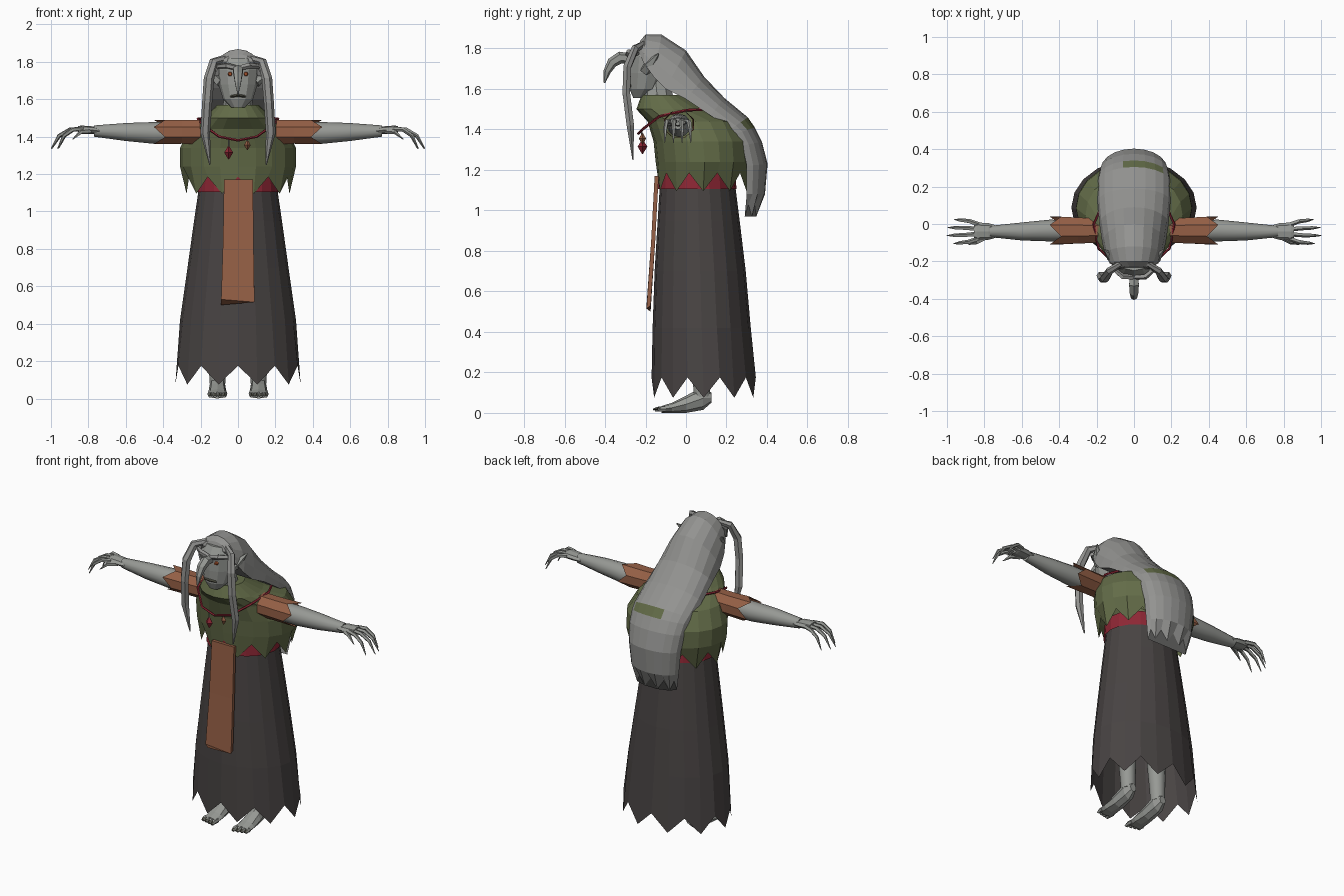
import bpy, bmesh
from math import sin, cos, pi
from mathutils import Vector

cube = bpy.data.objects.get("Cube")
if cube:
    bpy.data.objects.remove(cube, do_unlink=True)


def material(name, r, g, b):
    m = bpy.data.materials.new(name)
    m.use_nodes = True
    m.diffuse_color = (r, g, b, 1)
    m.node_tree.nodes["Principled BSDF"].inputs["Base Color"].default_value = (r, g, b, 1)
    return m


SKIN = material("grey skin", .31, .32, .30)
HAIR = material("grey hair", .29, .29, .28)
GREEN = material("moss green cloth", .125, .15, .065)
DARK = material("charcoal cloth", .065, .057, .056)
RUST = material("rust leather", .30, .115, .06)
RED = material("deep red", .27, .02, .035)
NAIL = material("dark nail", .07, .07, .05)
EYE = material("orange eye", .45, .10, .03)


def loft(name, rings, mat, cap=(True, True), smooth=False):
    """Skin a list of equal-length closed rings."""
    bm = bmesh.new()
    rows = [[bm.verts.new(p) for p in ring] for ring in rings]
    n = len(rows[0])
    for a, b in zip(rows, rows[1:]):
        for j in range(n):
            k = (j + 1) % n
            bm.faces.new((a[j], a[k], b[k], b[j]))
    if cap[0]:
        bm.faces.new(rows[0])
    if cap[1]:
        bm.faces.new(rows[-1])
    bmesh.ops.recalc_face_normals(bm, faces=bm.faces)
    me = bpy.data.meshes.new(name)
    bm.to_mesh(me)
    bm.free()
    me.materials.append(mat)
    for p in me.polygons:
        p.use_smooth = smooth and len(p.vertices) == 4
    ob = bpy.data.objects.new(name, me)
    bpy.context.collection.objects.link(ob)
    return ob


def oval(z, y0, y1, xr, n=20, zig=0):
    """Horizontal oval ring; zig makes a pointed hem."""
    return [(xr * cos(2 * pi * i / n), (y0 + y1) / 2 + (y1 - y0) / 2 * sin(2 * pi * i / n),
             z + (zig if i % 2 else -zig)) for i in range(n)]


def tube(name, pts, radii, mat, n=6, flat=1.0, up=(0, 0, 1), smooth=False):
    """Tapered tube along a path; flat squeezes it along the up direction."""
    pts = [Vector(p) for p in pts]
    rings = []
    for i, p in enumerate(pts):
        t = (pts[min(i + 1, len(pts) - 1)] - pts[max(i - 1, 0)]).normalized()
        side = t.cross(Vector(up)).normalized()
        top = side.cross(t)
        rings.append([p + radii[i] * (side * cos(2 * pi * k / n) + top * flat * sin(2 * pi * k / n))
                      for k in range(n)])
    return loft(name, rings, mat, smooth=smooth)


# Clothing
loft("skirt", [oval(1.19, -.125, .235, .20), oval(.95, -.14, .265, .235), oval(.70, -.155, .295, .27),
               oval(.42, -.165, .32, .31), oval(.125, -.17, .345, .335, zig=.05)], DARK, (True, False))
loft("sash", [oval(1.20, -.135, .24, .212), oval(1.105, -.14, .25, .22)], RED, (False, False))
loft("shawl", [oval(1.57, -.22, -.02, .11), oval(1.50, -.245, .12, .18), oval(1.44, -.19, .28, .26),
               oval(1.34, -.16, .33, .31), oval(1.24, -.15, .335, .31),
               oval(1.14, -.14, .31, .275, zig=.045)], GREEN, (True, False))
panel = [(1.17, -.155, -.075, .08), (.85, -.172, -.08, .083), (.53, -.195, -.09, .088)]
loft("front_panel", [[(a, y, z), (b, y, z - (.015 if z < .6 else 0)), (b, y + .02, z), (a, y + .02, z - (.03 if z < .6 else 0))]
                     for z, y, a, b in panel], RUST)

# Head and face
loft("head", [oval(1.555, -.26, -.20, .035, 12), oval(1.60, -.28, -.13, .08, 12),
              oval(1.68, -.285, -.09, .105, 12), oval(1.76, -.285, -.07, .115, 12),
              oval(1.82, -.25, -.09, .09, 12)], SKIN)
tube("neck", [(0, -.14, 1.54), (0, -.15, 1.64)], [.085, .07], SKIN, 10, up=(0, 1, 0))
tube("hooked_nose", [(0, -.27, 1.75), (0, -.325, 1.755), (0, -.365, 1.73), (0, -.39, 1.685), (0, -.403, 1.63)],
     [.025, .03, .026, .018, .004], SKIN, 6, up=(1, 0, 0))
tube("mouth", [(-.04, -.272, 1.615), (0, -.284, 1.62), (.04, -.272, 1.615)], [.006, .008, .006], NAIL, 4)

# Long hair sweeping from the crown down the hunched back
SECTIONS = [(-.225, 1.84, -.24, 1.80, .08), (-.20, 1.868, -.21, 1.73, .13), (-.12, 1.868, -.16, 1.66, .155),
            (0, 1.79, -.10, 1.60, .17), (.09, 1.66, 0, 1.55, .185), (.19, 1.555, .12, 1.47, .195),
            (.305, 1.46, .22, 1.40, .195), (.34, 1.41, .25, 1.38, .19), (.375, 1.34, .28, 1.32, .185),
            (.403, 1.23, .30, 1.22, .175), (.39, 1.08, .30, 1.08, .16), (.35, 1.0, .29, 1.0, .14)]
SEG = 10
hair_rings = []
for i, (ty, tz, by, bz, w) in enumerate(SECTIONS):
    last = i == len(SECTIONS) - 1
    ring = []
    for k in range(SEG + 1):
        a = pi * k / SEG
        jag = (.03 if k % 2 else -.03) if last else 0
        ring.append((w * cos(a), by + (ty - by) * sin(a), bz + (tz - bz) * sin(a) + jag))
    hair_rings.append(ring)
hair = loft("long_hair", hair_rings, HAIR)
hair.data.materials.append(GREEN)
for p in hair.data.polygons:
    row, col = divmod(p.index, SEG + 1)
    if row == 6 and 2 <= col <= 5:      # shawl showing through the hair
        p.material_index = 1

# Necklace with two pendants
half = [(.10, -.215, 1.40), (.19, -.13, 1.465), (.215, 0, 1.495), (.17, .10, 1.50)]
tube("necklace", [(-x, y, z) for x, y, z in reversed(half)] + [(0, -.235, 1.38)] + half, [.007] * 9, RED, 5)
for name, x, z, r, mat in (("red_pendant", -.05, 1.315, .024, RED), ("rust_pendant", .05, 1.355, .018, RUST)):
    tube(name, [(x, -.215, z + 1.5 * r), (x, -.215, z), (x, -.215, z - 1.5 * r)],
         [.002, r, .002], mat, 4, up=(0, 1, 0))
    tube(name + "_cord", [(x, -.215, z + r), (x, -.22, 1.392)], [.004, .004], SKIN, 4, up=(0, 1, 0))

# Paired parts
for s, side in ((1, "left"), (-1, "right")):
    def mir(*pts):
        return [(s * x, y, z) for x, y, z in pts]

    tube(side + "_brow", mir((0, -.285, 1.765), (.06, -.282, 1.78), (.11, -.24, 1.775)), [.014, .016, .012], HAIR, 5)
    tube(side + "_eye", mir((.042, -.27, 1.735), (.042, -.287, 1.735)), [.014, .008], EYE, 6)
    tube(side + "_ear", mir((.09, -.20, 1.69), (.12, -.18, 1.72), (.16, -.135, 1.775)), [.03, .028, .003], SKIN, 5)
    tube(side + "_front_lock", mir((.07, -.21, 1.82), (.13, -.25, 1.80), (.155, -.29, 1.71), (.165, -.295, 1.58),
                                   (.175, -.275, 1.42), (.15, -.262, 1.25)),
         [.018, .024, .028, .027, .026, .004], HAIR, 6, .8, up=(0, 1, 0))

    # Sleeve with a pointed cuff, arm and hand
    cuff = []
    for x, ry, rz in ((.17, .07, .07), (.30, .075, .068), (.42, .08, .07)):
        cuff.append([(s * (x + (0 if x < .4 else .03 if k % 2 else -.03)), -.035 + ry * cos(pi * k / 4 + pi / 8),
                      1.425 + rz * sin(pi * k / 4 + pi / 8)) for k in range(8)])
    loft(side + "_sleeve", cuff, RUST, (True, False))
    tube(side + "_arm", mir((.25, -.035, 1.42), (.45, -.035, 1.42), (.60, -.04, 1.425), (.77, -.04, 1.43)),
         [.055, .058, .048, .030], SKIN, 12, smooth=True)
    tube(side + "_palm", mir((.74, -.04, 1.43), (.78, -.04, 1.435), (.84, -.04, 1.438), (.855, -.04, 1.438)),
         [.034, .045, .048, .04], SKIN, 8, .45)
    for i, name in enumerate(("first", "second", "third", "fourth")):
        y = -.078 + .025 * i
        spread = (i - 1.5) * .012
        reach = (.965, 1, .995, .96)[i]
        tube(f"{side}_{name}_finger", mir((.83, y, 1.44), (.83 + .4 * (reach - .83), y + spread, 1.438),
                                          (.83 + .75 * (reach - .83), y + spread * 1.3, 1.405),
                                          (reach, y + spread * 1.5, 1.335)), [.013, .012, .010, .002], SKIN, 5)
    tube(side + "_thumb", mir((.79, -.07, 1.43), (.84, -.098, 1.425), (.885, -.11, 1.385)),
         [.015, .012, .002], SKIN, 5)

    # Leg, foot and toes
    tube(side + "_leg", mir((.105, .06, .75), (.11, .065, .40), (.11, .075, .18), (.11, .08, .08)),
         [.06, .058, .046, .042], SKIN, 10, up=(0, 1, 0), smooth=True)
    foot = [(.125, .05, .10, .022), (.085, .015, .13, .042), (0, 0, .085, .047),
            (-.07, 0, .05, .053), (-.12, 0, .034, .05)]
    loft(side + "_foot", [[(s * (.11 + w * cos(pi * k / 4)), y, (a + b) / 2 + (b - a) / 2 * sin(pi * k / 4))
                           for k in range(8)] for y, a, b, w in foot], SKIN)
    for i in range(4):
        x, tip = .073 + .025 * i, -.155 + .006 * i
        tube(f"{side}_toe_{i + 1}", mir((x, -.10, .018), (x, tip + .02, .02), (x, tip, .013)),
             [.014, .014, .009], SKIN, 6)
        tube(f"{side}_toenail_{i + 1}", mir((x, tip + .012, .024), (x, tip - .008, .016)), [.010, .006], NAIL, 4, .6)
